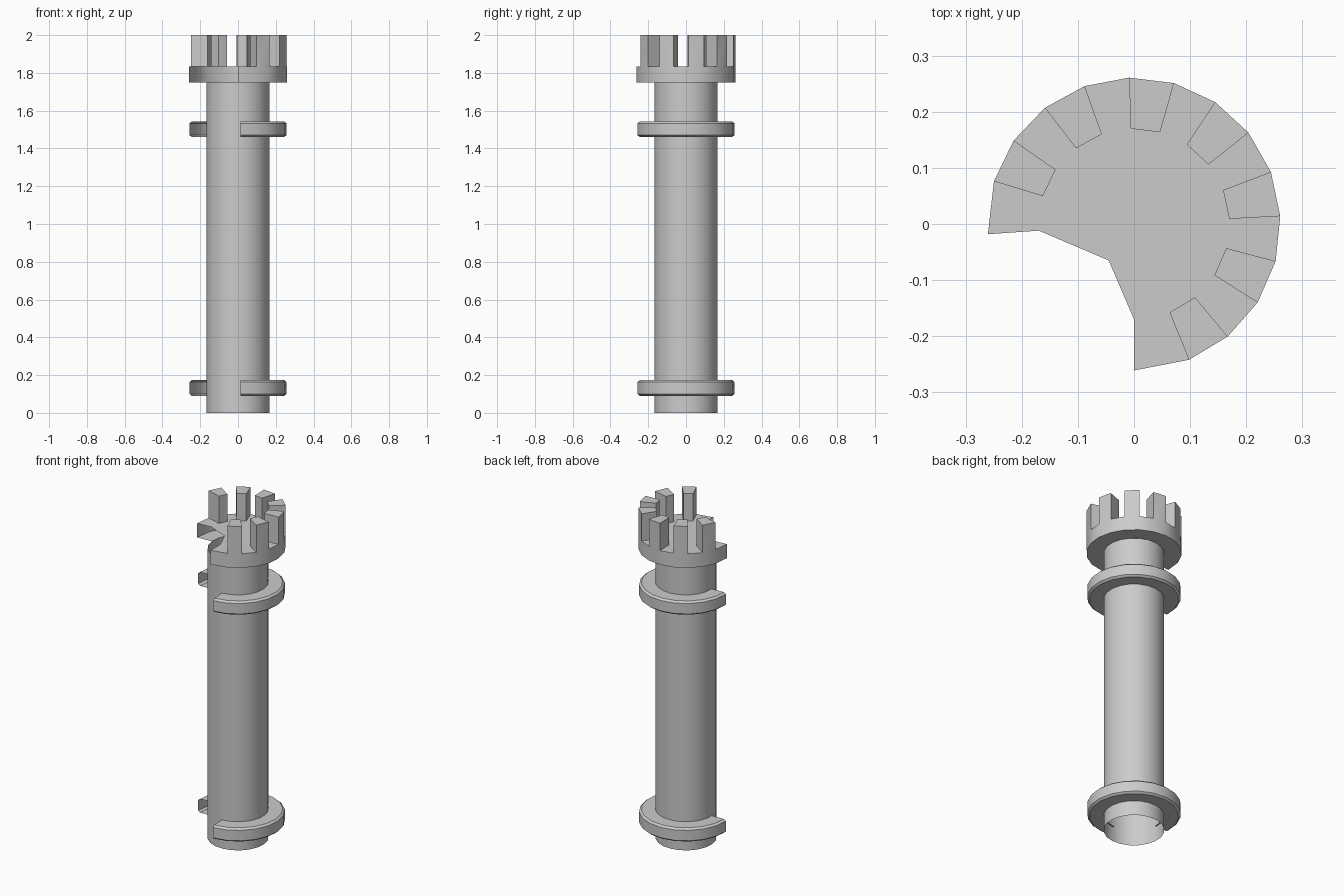
import bpy, bmesh, math

if "Cube" in bpy.data.objects:
    bpy.data.objects.remove(bpy.data.objects["Cube"])


def polar(r, deg, z):
    a = math.radians(deg)
    return (r * math.cos(a), r * math.sin(a), z)


def finish(name, bm, smooth):
    bmesh.ops.remove_doubles(bm, verts=bm.verts, dist=0.0005)
    bmesh.ops.recalc_face_normals(bm, faces=bm.faces)
    me = bpy.data.meshes.new(name)
    bm.to_mesh(me)
    bm.free()
    ob = bpy.data.objects.new(name, me)
    bpy.context.collection.objects.link(ob)
    if smooth:
        bpy.ops.object.select_all(action='DESELECT')
        ob.select_set(True)
        bpy.context.view_layer.objects.active = ob
        bpy.ops.object.shade_smooth_by_angle(angle=math.radians(35))
    return ob


def sweep(name, profile, angles):
    """Open profile of (radius, z) points swept around the z axis."""
    bm = bmesh.new()
    rows = [[bm.verts.new(polar(r, a, z)) for r, z in profile] for a in angles]
    for p, q in zip(rows, rows[1:]):
        for i in range(len(profile) - 1):
            bm.faces.new((p[i], q[i], q[i + 1], p[i + 1]))
    return finish(name, bm, True)


R_SHAFT, R_IN, R_OUT = 0.167, 0.17, 0.261
Z_BASE, Z_FLOOR, Z_TOP = 1.75, 1.835, 2.0

# Hollow shaft, open at both ends
sweep("shaft", [(R_SHAFT, 0), (R_SHAFT, Z_BASE)], [i * 18 + 5 for i in range(21)])

# Three-quarter bands with softened edges
band_angles = [-87 + i * 18 for i in range(16)]
for name, z in (("lower_band", 0.09), ("upper_band", 1.46)):
    sweep(name, [(0.16, z), (0.245, z), (0.257, z + 0.01),
                 (0.257, z + 0.073), (0.245, z + 0.083), (0.16, z + 0.083)],
          band_angles)

# Three-quarter crown: underside, outer wall, walkway and alternate merlons
angles = [-90] + [-68 + i * 17.77 for i in range(14)] + [184]
bm = bmesh.new()


def quad(*pts):
    bm.faces.new([bm.verts.new(p) for p in pts])


for i, (a, b) in enumerate(zip(angles, angles[1:])):
    quad(polar(R_SHAFT, a, Z_BASE), polar(R_SHAFT, b, Z_BASE),
         polar(R_OUT, b, Z_BASE), polar(R_OUT, a, Z_BASE))
    quad(polar(R_OUT, a, Z_BASE), polar(R_OUT, b, Z_BASE),
         polar(R_OUT, b, Z_FLOOR), polar(R_OUT, a, Z_FLOOR))
    corners = [(R_IN, a), (R_OUT, a), (R_OUT, b), (R_IN, b)]
    if i % 2:
        quad(*[polar(r, t, Z_TOP) for r, t in corners])
        for (r, t), (s, u) in zip(corners, corners[1:] + corners[:1]):
            quad(polar(r, t, Z_FLOOR), polar(s, u, Z_FLOOR),
                 polar(s, u, Z_TOP), polar(r, t, Z_TOP))
    else:
        quad(*[polar(r, t, Z_FLOOR) for r, t in corners])

# Central floor with the missing corner
quad(*[polar(R_IN, a, Z_FLOOR) for a in angles], (-0.045, -0.065, Z_FLOOR))
finish("crown", bm, True)
